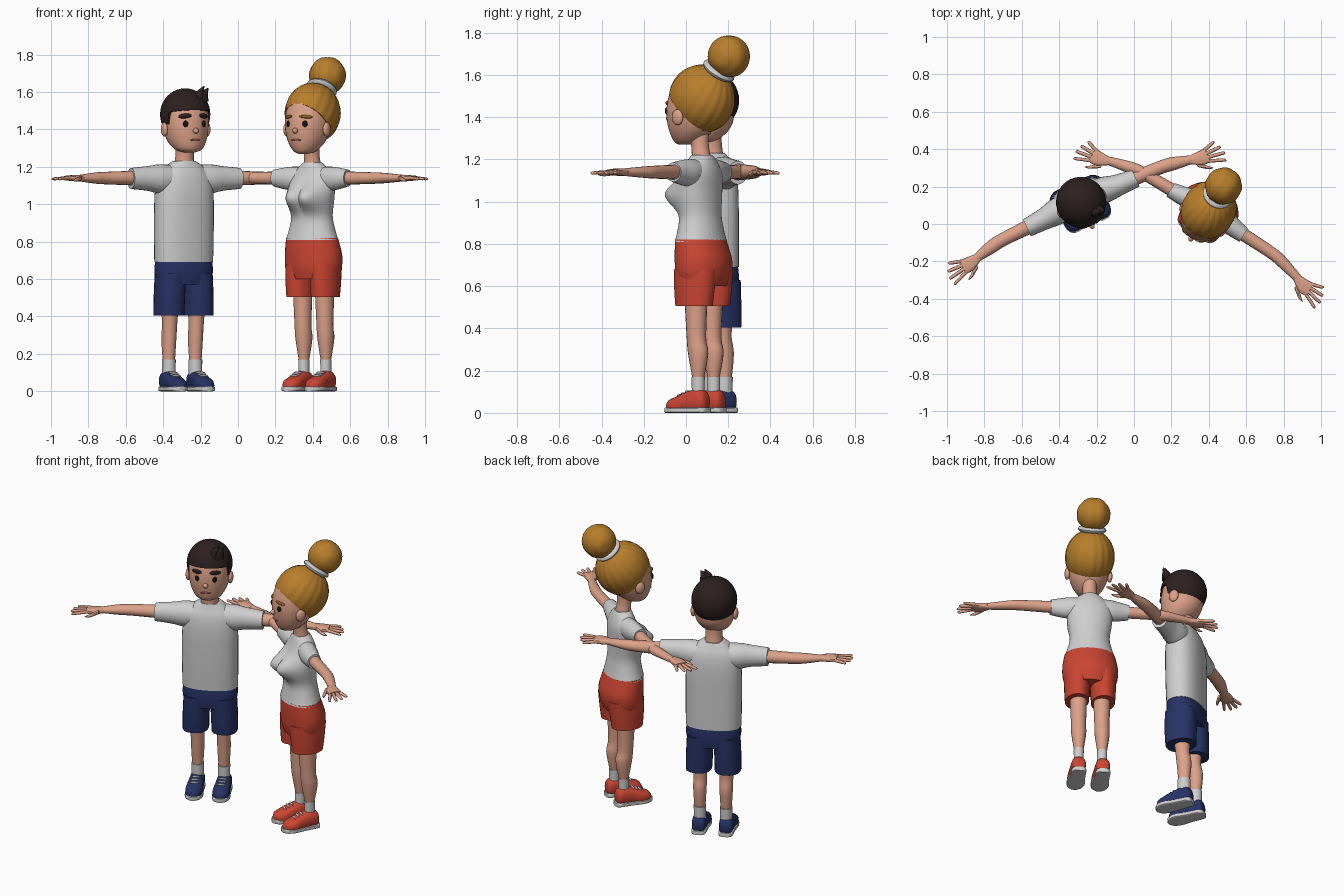
import bpy, bmesh
from math import sin, cos, pi, exp, acos, atan2, radians, copysign
from mathutils import Matrix, Vector
from mathutils.bvhtree import BVHTree

cube = bpy.data.objects.get("Cube")
if cube:
    bpy.data.objects.remove(cube, do_unlink=True)


def material(name, *rgb):
    mat = bpy.data.materials.new(name)
    mat.use_nodes = True
    mat.diffuse_color = (*rgb, 1)
    shader = next(nd for nd in mat.node_tree.nodes if nd.type == "BSDF_PRINCIPLED")
    shader.inputs["Base Color"].default_value = (*rgb, 1)
    return mat


skin = material("skin", .72, .36, .25)
white = material("off white cloth", .62, .62, .62)
navy = material("navy", .02, .032, .13)
red = material("red", .6, .06, .032)
dark_hair = material("dark brown hair", .026, .014, .014)
blonde = material("blonde hair", .48, .21, .025)
brow_gold = material("dark blonde brow", .26, .11, .018)
black = material("eye black", .008, .006, .006)
lip = material("lip", .36, .12, .09)

place = Matrix()
SIDES = (("left", 1), ("right", -1))


def finish(name, bm, mat):
    """Turn a bmesh into a smooth shaded object at the current figure's place."""
    bmesh.ops.recalc_face_normals(bm, faces=bm.faces)
    mesh = bpy.data.meshes.new(name)
    bm.to_mesh(mesh)
    bm.free()
    mesh.materials.append(mat)
    mesh.shade_smooth()
    mesh.set_sharp_from_angle(angle=radians(40))
    obj = bpy.data.objects.new(name, mesh)
    bpy.context.collection.objects.link(obj)
    obj.matrix_world = place
    return obj


def spline(rows, k):
    """Smooth interpolation through profile rows."""
    out = []
    for i in range(len(rows) - 1):
        quad = [rows[max(i - 1, 0)], rows[i], rows[i + 1], rows[min(i + 2, len(rows) - 1)]]
        for j in range(k):
            t = j / k
            out.append([b + t / 2 * (c - a + t * (2 * a - 5 * b + 4 * c - d + t * (3 * (b - c) + d - a)))
                        for a, b, c, d in zip(*quad)])
    return out + [rows[-1]]


def loft(name, rows, mat, axis="z", n=24, p=2, k=4, edit=None):
    """Skin ellipses; a row is position, two centre offsets, two half sizes."""
    bm = bmesh.new()
    power = lambda w: copysign(abs(w) ** (2 / p), w)
    loops = []
    for t, u, v, a, b in spline(rows, k):
        ring = []
        for i in range(n):
            ang = 2 * pi * i / n
            pu, pv = u + max(a, .001) * power(cos(ang)), v + max(b, .001) * power(sin(ang))
            ring.append(bm.verts.new({"z": (pu, pv, t), "x": (t, pu, pv), "y": (pu, t, pv)}[axis]))
        loops.append(ring)
    for low, high in zip(loops, loops[1:]):
        for i in range(n):
            j = (i + 1) % n
            bm.faces.new((low[i], low[j], high[j], high[i]))
    bm.faces.new(loops[0])
    bm.faces.new(loops[-1])
    if edit:
        for vert in bm.verts:
            edit(vert.co)
    return finish(name, bm, mat)


def ball(name, loc, radii, mat, rot=None, bump=None, cuts=(), seg=20):
    """Ellipsoid with optional ridges and plane cuts (keeps the normal's side)."""
    bm = bmesh.new()
    bmesh.ops.create_uvsphere(bm, u_segments=seg, v_segments=seg // 2, radius=1)
    for vert in bm.verts:
        co = vert.co
        grow = bump(acos(max(-1, min(1, co.z))), atan2(co.y, co.x)) if bump else 1
        local = Vector([c * r * grow for c, r in zip(co, radii)])
        vert.co = (rot @ local if rot else local) + Vector(loc)
    for point, normal in cuts:
        bmesh.ops.bisect_plane(bm, geom=bm.verts[:] + bm.edges[:] + bm.faces[:], dist=1e-5,
                               plane_co=point, plane_no=normal, clear_inner=True)
        bmesh.ops.holes_fill(bm, edges=[e for e in bm.edges if e.is_boundary], sides=0)
    return finish(name, bm, mat)


def face(who, skull, brow_mat, brow_z, brow_h, ear_y):
    mesh = skull.data
    tree = BVHTree.FromPolygons([v.co for v in mesh.vertices], [p.vertices[:] for p in mesh.polygons])

    def on_face(name, x, z, radii, mat, roll=0):
        hit, normal = tree.ray_cast(Vector((x, -1, z)), Vector((0, 1, 0)))[:2]
        rot = Matrix.Rotation(atan2(normal.x, -normal.y), 3, "Z") @ Matrix.Rotation(roll, 3, "Y")
        ball(f"{who}_{name}", hit, radii, mat, rot)

    for side, s in SIDES:
        on_face(f"{side}_eye", s * .053, 1.43, (.014, .008, .017), black)
        on_face(f"{side}_brow", s * .055, brow_z, (.036, .009, brow_h), brow_mat, s * .08)
        ball(f"{who}_{side}_ear", (s * .125, ear_y, 1.4), (.016, .03, .038), skin)
    on_face("nose", 0, 1.393, (.015, .02, .015), skin)
    on_face("mouth", 0, 1.343, (.03, .006, .006), lip)


def arm(who, side, s, start, wrist, tip, hand_y, thick):
    """Arm, palm, four fingers and a thumb, reaching sideways."""
    z = 1.14
    mid = (start + wrist) / 2
    loft(f"{who}_{side}_arm", [(s * start, .005, z, thick, thick), (s * mid, 0, z, thick * .9, thick * .85),
                               (s * (mid + .08), -.01, z, thick * .9, thick * .75),
                               (s * wrist, hand_y * .7, z, .023, .018)], skin, "x", 16)
    loft(f"{who}_{side}_palm", [(s * (wrist - .015), hand_y * .7, z, .022, .017),
                                (s * (wrist + .04), hand_y, z, .038, .017),
                                (s * (wrist + .085), hand_y, z, .04, .013)], skin, "x", 16, 3)
    for i, finger in enumerate(("index", "middle", "ring", "little")):
        off = (i - 1.5) * .02
        reach = tip - (0, 0, .008, .028)[(0, 1, 2, 3)[i]] - (.01 if i == 0 else 0)
        loft(f"{who}_{side}_{finger}_finger",
             [(s * (wrist + .075), hand_y + off, z, .01, .01),
              (s * (reach - .012), hand_y * 1.15 + off * 1.8, z - .004, .009, .008),
              (s * reach, hand_y * 1.15 + off * 1.9, z - .005, .002, .002)], skin, "x", 10)
    loft(f"{who}_{side}_thumb", [(s * (wrist + .01), hand_y - .02, z, .016, .012),
                                 (s * (wrist + .055), hand_y - .058, z - .01, .011, .01),
                                 (s * (wrist + .085), hand_y - .075, z - .012, .002, .002)], skin, "x", 10)


def leg(who, side, s, x, y, top, thick, ankle, shoe):
    """Bare leg, sock, and a laced shoe on a pale sole."""
    loft(f"{who}_{side}_leg", [(top, s * x, y - .012, thick, thick * 1.1), (.36, s * x, y - .01, thick * .86, thick * .9),
                               (.28, s * x, y, thick * .84, thick * .95), (.15, s * x, y, ankle, ankle)], skin, n=18)
    loft(f"{who}_{side}_sock", [(.07, s * x, y, ankle + .003, ankle + .005),
                                (.17, s * x, y, ankle + .005, ankle + .007)], white, n=18)
    x *= s * 1.03

    def flat_bottom(co):
        co.z = max(co.z, .022)
    heel = y + .052
    loft(f"{who}_{side}_shoe", [(heel, x, .05, .02, .02), (heel - .012, x, .055, .038, .045),
                                (y, x, .058, .043, .055), (y - .05, x, .05, .046, .052),
                                (y - .11, x, .036, .051, .042), (y - .15, x, .03, .04, .033),
                                (y - .168, x, .028, .015, .012)], shoe, "y", 20, 2.4, edit=flat_bottom)
    loft(f"{who}_{side}_sole", [(heel + .004, x, .013, .022, .013), (heel - .012, x, .013, .041, .013),
                                (y - .04, x, .013, .046, .013), (y - .11, x, .013, .054, .013),
                                (y - .155, x, .013, .042, .013), (y - .175, x, .013, .016, .013)],
         white, "y", 20, 6)
    tilt = Matrix.Rotation(.35, 3, "X")
    for i in range(3):
        ball(f"{who}_{side}_lace_{i + 1}", (x, y - .055 - i * .022, .1 - i * .009), (.029, .006, .007), white, tilt, seg=12)


# --- Man ---
place = Matrix.Translation((-.28, .11, 0)) @ Matrix.Rotation(radians(24.6), 4, "Z")
man_skull = loft("man_head", [(1.278, 0, -.05, .03, .035), (1.295, 0, -.035, .075, .075), (1.35, 0, -.012, .108, .112),
                              (1.42, 0, -.005, .121, .125), (1.5, 0, 0, .118, .12), (1.57, 0, 0, .085, .09),
                              (1.6, 0, 0, .03, .03)], skin, n=32)
face("man", man_skull, dark_hair, 1.472, .013, 0)
loft("man_neck", [(1.19, 0, .02, .058, .055), (1.26, 0, .012, .05, .05), (1.32, 0, .005, .052, .055)], skin)
crown = ((0, .005, 1.48), (.134, .138, .14), dark_hair)
ball("man_hair_top", *crown, cuts=[((0, -.13, 1.505), (0, .15, 1))], seg=40)
ball("man_hair_back", *crown, cuts=[((0, -.045, 1.45), (0, 1, .15)), ((0, .1, 1.365), (0, .3, 1))], seg=40)
for i, x in enumerate((.05, .075)):
    loft(f"man_hair_tuft_{i + 1}", [(1.55, x - .01, -.07, .035, .03), (1.6, x, -.075, .022, .02),
                                    (1.632 - i * .01, x + .022, -.08, .002, .002)], dark_hair, n=10)
loft("man_shirt", [(.69, 0, .025, .163, .097), (.85, 0, .022, .165, .1), (1.05, 0, .02, .163, .1), (1.15, 0, .02, .145, .088),
                   (1.2, 0, .02, .105, .068), (1.23, 0, .018, .062, .055)], white, n=36, p=2.4)
loft("man_shorts_hips", [(.57, 0, .025, .15, .092), (.64, 0, .025, .162, .098), (.7, 0, .025, .158, .093)], navy, n=32, p=2.4)
for side, s in SIDES:
    loft(f"man_{side}_sleeve", [(s * .07, .02, 1.135, .07, .075), (s * .15, .015, 1.135, .07, .078),
                                (s * .22, .008, 1.138, .058, .066), (s * .32, .003, 1.138, .05, .056)], white, "x")
    loft(f"man_{side}_shorts_leg", [(.405, s * .086, .028, .076, .09), (.5, s * .084, .026, .077, .094),
                                    (.63, s * .078, .025, .077, .094)], navy, p=2.4)
    arm("man", side, s, .27, .635, .81, -.045, .04)
    leg("man", side, s, .078, .045, .46, .047, .032, navy)

# --- Woman ---
place = Matrix.Translation((.39, .06, 0)) @ Matrix.Rotation(radians(-31.8), 4, "Z")
woman_skull = loft("woman_head", [(1.27, 0, -.075, .025, .03), (1.285, 0, -.062, .06, .065), (1.34, 0, -.042, .1, .108),
                                  (1.42, 0, -.032, .121, .128), (1.5, 0, -.025, .118, .122), (1.56, 0, -.02, .09, .1),
                                  (1.61, 0, 0, .03, .03)], skin, n=32)
face("woman", woman_skull, brow_gold, 1.468, .009, -.04)
loft("woman_neck", [(1.19, 0, .02, .05, .048), (1.26, 0, .008, .041, .042), (1.34, 0, 0, .044, .05)], skin)

# Hair combed in ridges towards a rolled bun
lean = Matrix.Rotation(radians(-36), 3, "X")
ball("woman_hair", (0, .018, 1.487), (.143, .161, .163), blonde, lean, seg=96,
     bump=lambda theta, phi: 1 + .022 * sin(theta) * abs(sin(phi * 9)) - .01,
     cuts=[((0, -.04, 1.435), (0, 1, .95))])
ball("woman_hair_tie", (0, .112, 1.62), (.084, .084, .028), white, lean)
ball("woman_bun", (0, .168, 1.688), (.1, .1, .098), blonde, Matrix.Rotation(pi / 2, 3, "Y"), seg=48,
     bump=lambda theta, phi: .975 + .035 * abs(sin(theta * 4)))


def bust(co):
    if co.y < .02:
        co.y -= .088 * exp(-((co.z - 1.035) / .068) ** 2) * exp(-((abs(co.x) - .05) / .065) ** 2)


loft("woman_shirt", [(.81, 0, .012, .15, .112), (.87, 0, .012, .13, .1), (.94, 0, .012, .117, .09), (1.04, 0, .012, .13, .088),
                     (1.13, 0, .02, .13, .078), (1.19, 0, .02, .09, .062), (1.222, 0, .018, .052, .048)],
     white, n=48, k=6, edit=bust)
loft("woman_shorts_hips", [(.6, 0, .025, .14, .105), (.66, 0, .027, .16, .122), (.72, 0, .027, .164, .125),
                           (.78, 0, .018, .156, .117), (.82, 0, .012, .148, .11)], red, n=32)
for side, s in SIDES:
    loft(f"woman_{side}_sleeve", [(s * .06, .02, 1.14, .055, .06), (s * .12, .015, 1.137, .056, .064),
                                  (s * .17, .008, 1.138, .05, .058), (s * .23, .002, 1.14, .042, .046)], white, "x")
    loft(f"woman_{side}_shorts_leg", [(.505, s * .077, .022, .07, .095), (.58, s * .077, .024, .074, .103),
                                      (.68, s * .074, .027, .08, .11)], red)
    arm("woman", side, s, .19, .6, .77, -.06, .036)
    leg("woman", side, s, .069, .04, .56, .052, .025, red)
